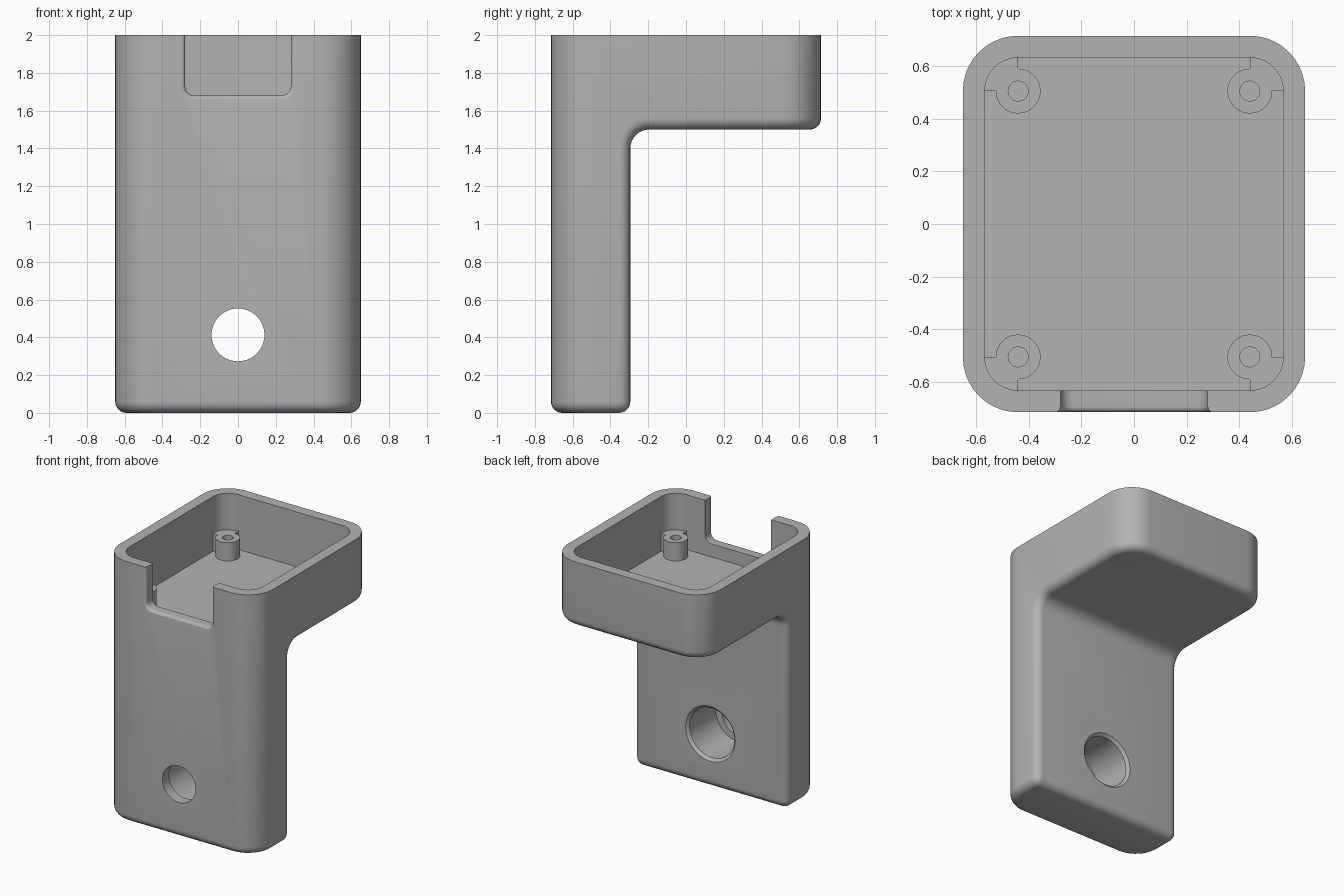
import bpy, bmesh
from math import sin, cos, pi, radians

cube = bpy.data.objects.get("Cube")
if cube:
    bpy.data.objects.remove(cube)

# Overall dimensions
HALF_X, HALF_Y, CORNER, WALL = 0.65, 0.715, 0.21, 0.083
TRAY_Z, FLOOR_Z, BOSS_Z = 1.5, 1.58, 1.72
LEG_BACK, FILLET = -0.295, 0.06

grey = bpy.data.materials.new("light grey plastic")
grey.use_nodes = True
colour = (0.45, 0.45, 0.45, 1)
grey.diffuse_color = colour
grey.node_tree.nodes["Principled BSDF"].inputs["Base Color"].default_value = colour


def arc(cx, cy, r, start, end, n=10):
    """Points on an arc, angles in degrees."""
    steps = [radians(start + (end - start) * i / n) for i in range(n + 1)]
    return [(cx + r * cos(a), cy + r * sin(a)) for a in steps]


def rounded_rect(hx, hy, r):
    x, y = hx - r, hy - r
    return (arc(x, y, r, 0, 90) + arc(-x, y, r, 90, 180)
            + arc(-x, -y, r, 180, 270) + arc(x, -y, r, 270, 360))


def loft(name, rings):
    """Closed solid through rings with equal point counts."""
    bm = bmesh.new()
    loops = [[bm.verts.new(p) for p in ring] for ring in rings]
    for a, b in zip(loops, loops[1:]):
        for i in range(len(a)):
            j = (i + 1) % len(a)
            bm.faces.new((a[i], a[j], b[j], b[i]))
    bm.faces.new(loops[0][::-1])
    bm.faces.new(loops[-1])
    bmesh.ops.recalc_face_normals(bm, faces=bm.faces[:])
    mesh = bpy.data.meshes.new(name)
    bm.to_mesh(mesh)
    bm.free()
    mesh.materials.append(grey)
    ob = bpy.data.objects.new(name, mesh)
    bpy.context.collection.objects.link(ob)
    return ob


def prism(name, outline, z0, z1):
    return loft(name, [[(x, y, z) for x, y in outline] for z in (z0, z1)])


def activate(ob):
    bpy.ops.object.select_all(action='DESELECT')
    ob.select_set(True)
    bpy.context.view_layer.objects.active = ob


def boolean(ob, cutter, operation='DIFFERENCE'):
    activate(ob)
    mod = ob.modifiers.new("cut", 'BOOLEAN')
    mod.operation, mod.solver, mod.object = operation, 'EXACT', cutter
    bpy.ops.object.modifier_apply(modifier=mod.name)
    bpy.data.objects.remove(cutter)


def smooth(ob):
    activate(ob)
    bpy.ops.object.shade_smooth_by_angle(angle=radians(28))


# Bracket body: L profile with a rounded inner corner, trimmed to the rounded plan
inner = 0.1
profile = [(-1, 0), (LEG_BACK, 0)]
profile += arc(LEG_BACK + inner, TRAY_Z - inner, inner, 180, 90, 8)
profile += [(1, TRAY_Z), (1, 2.2), (-1, 2.2)]
body = loft("bracket_body", [[(x, y, z) for y, z in profile] for x in (-1, 1)])
column = prism("column", rounded_rect(HALF_X, HALF_Y, CORNER), -0.5, 2.5)
boolean(body, column, 'INTERSECT')

# Round the lower edges
bevel = body.modifiers.new("round", 'BEVEL')
bevel.width, bevel.segments = FILLET, 6
bevel.limit_method, bevel.angle_limit = 'ANGLE', radians(40)
bevel.use_clamp_overlap = False
activate(body)
bpy.ops.object.modifier_apply(modifier=bevel.name)

# Flat rim and hollow tray
boolean(body, prism("top_trim", [(-1, -1), (1, -1), (1, 1), (-1, 1)], 2, 3))
cavity = rounded_rect(HALF_X - WALL, HALF_Y - WALL, CORNER - WALL)
boolean(body, prism("cavity", cavity, FLOOR_Z, 2.5))


# Cable notch in the front wall, softened on its outer edge
def notch_ring(y, d):
    w, z, r = 0.28 + d, 1.68 - d, 0.05 + d
    outline = [(w, 2.5), (-w, 2.5)] + arc(r - w, z + r, r, 180, 270, 6)
    outline += arc(w - r, z + r, r, 270, 360, 6)
    return [(x, y, h) for x, h in outline]


soft = 0.02
rings = [notch_ring(-0.55, 0)]
for i in range(6):
    a = i * pi / 10
    rings.append(notch_ring(-HALF_Y + soft - soft * sin(a), soft * (1 - cos(a))))
rings.append(notch_ring(-1, soft))
boolean(body, loft("notch", rings))

# Stepped bolt hole: narrow at the front, wide with a chamfered lip at the back
steps = [(-1, 0.14), (-0.635, 0.14), (-0.635, 0.19),
         (LEG_BACK - 0.02, 0.19), (LEG_BACK, 0.21), (0, 0.21)]
rings = [[(x, y, z) for x, z in arc(0, 0.413, r, 0, 360, 48)[:-1]] for y, r in steps]
boolean(body, loft("bolt_hole", rings))
smooth(body)

# Screw bosses: a round post joined to each tray corner by a quarter disc
for side, sx in (("left", 1), ("right", -1)):
    for end, sy in (("back", 1), ("front", -1)):
        cx, cy = sx * (HALF_X - CORNER), sy * (HALF_Y - CORNER)
        shape = arc(0, 0, 0.14, 0, 90) + arc(0, 0, 0.085, 90, 360, 30)
        outline = [(cx + sx * x, cy + sy * y) for x, y in shape]
        boss = prism(f"screw_boss_{end}_{side}", outline, FLOOR_Z - 0.02, BOSS_Z)
        hole = arc(cx, cy, 0.038, 0, 360, 24)[:-1]
        boolean(boss, prism("screw_hole", hole, 1, 2))
        smooth(boss)
